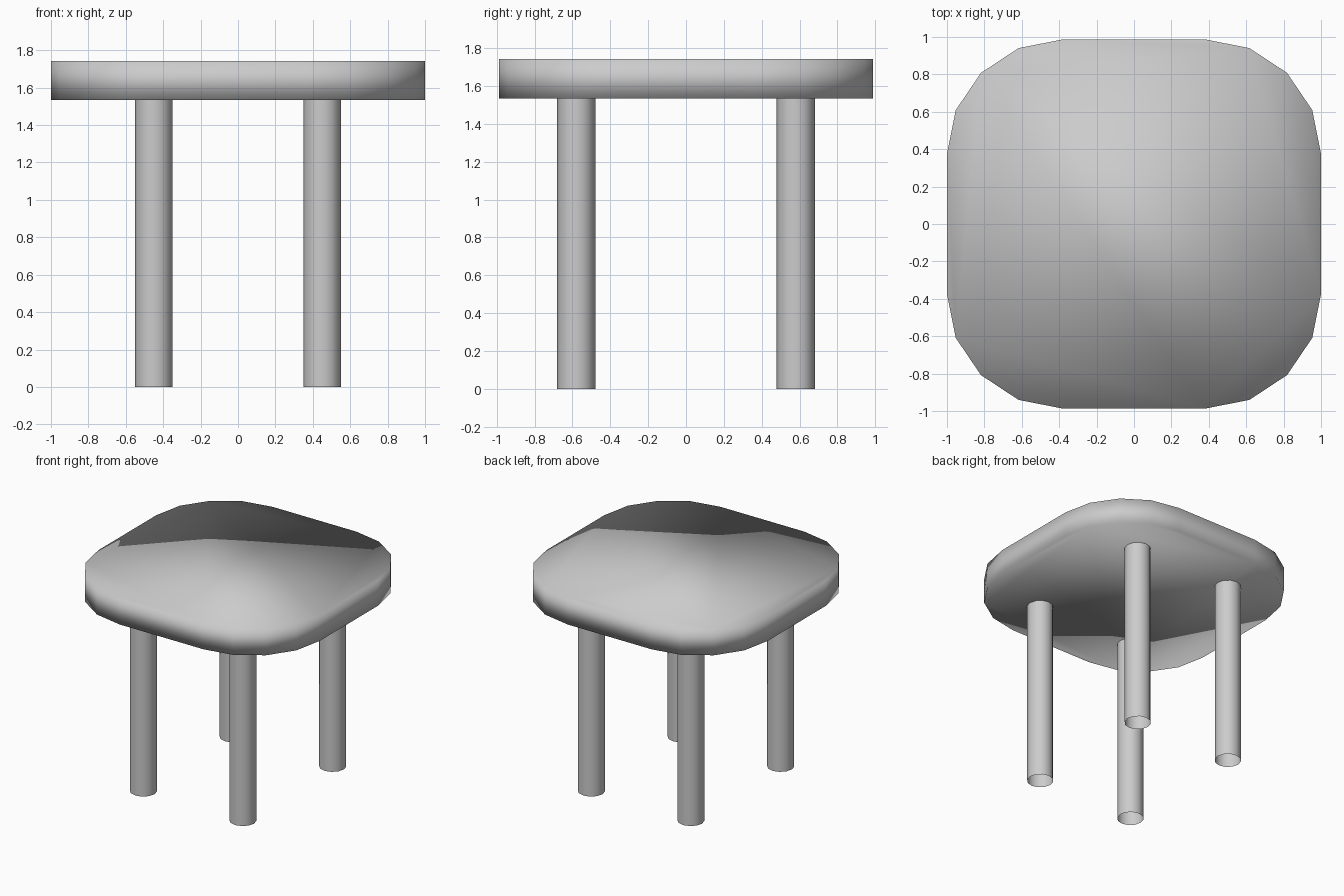
import bpy, bmesh, math

if "Cube" in bpy.data.objects:
    bpy.data.objects.remove(bpy.data.objects["Cube"])

SEAT_BOTTOM, SEAT_TOP = 1.535, 1.743


def finish(name, bm):
    bmesh.ops.recalc_face_normals(bm, faces=bm.faces[:])
    for f in bm.faces:
        f.smooth = True
    mesh = bpy.data.meshes.new(name)
    bm.to_mesh(mesh)
    bm.free()
    obj = bpy.data.objects.new(name, mesh)
    bpy.context.collection.objects.link(obj)
    return obj


# Seat: rounded square, four segments per corner, softly shaded all over
bm = bmesh.new()
flat, radius, depth = 0.38, 0.62, 0.987
outline = []
for corner in range(4):
    mid = math.radians(45 + 90 * corner)
    cx, cy = math.copysign(flat, math.cos(mid)), math.copysign(flat, math.sin(mid))
    for step in range(5):
        a = math.radians(90 * corner + 22.5 * step)
        outline.append((cx + radius * math.cos(a), (cy + radius * math.sin(a)) * depth))
base = bm.faces.new([bm.verts.new((x, y, SEAT_BOTTOM)) for x, y in outline])
top = bmesh.ops.extrude_face_region(bm, geom=[base], use_keep_orig=True)
bmesh.ops.translate(bm, vec=(0, 0, SEAT_TOP - SEAT_BOTTOM),
                    verts=[g for g in top["geom"] if isinstance(g, bmesh.types.BMVert)])
finish("seat", bm)

# Legs: open round tubes
for y, depth_name in ((-0.58, "front"), (0.58, "back")):
    for x, side_name in ((-0.45, "left"), (0.45, "right")):
        bm = bmesh.new()
        bmesh.ops.create_cone(bm, cap_ends=False, segments=12, radius1=0.101,
                              radius2=0.101, depth=SEAT_BOTTOM)
        bmesh.ops.translate(bm, vec=(x, y, SEAT_BOTTOM / 2), verts=bm.verts[:])
        finish(f"{depth_name}_{side_name}_leg", bm)
